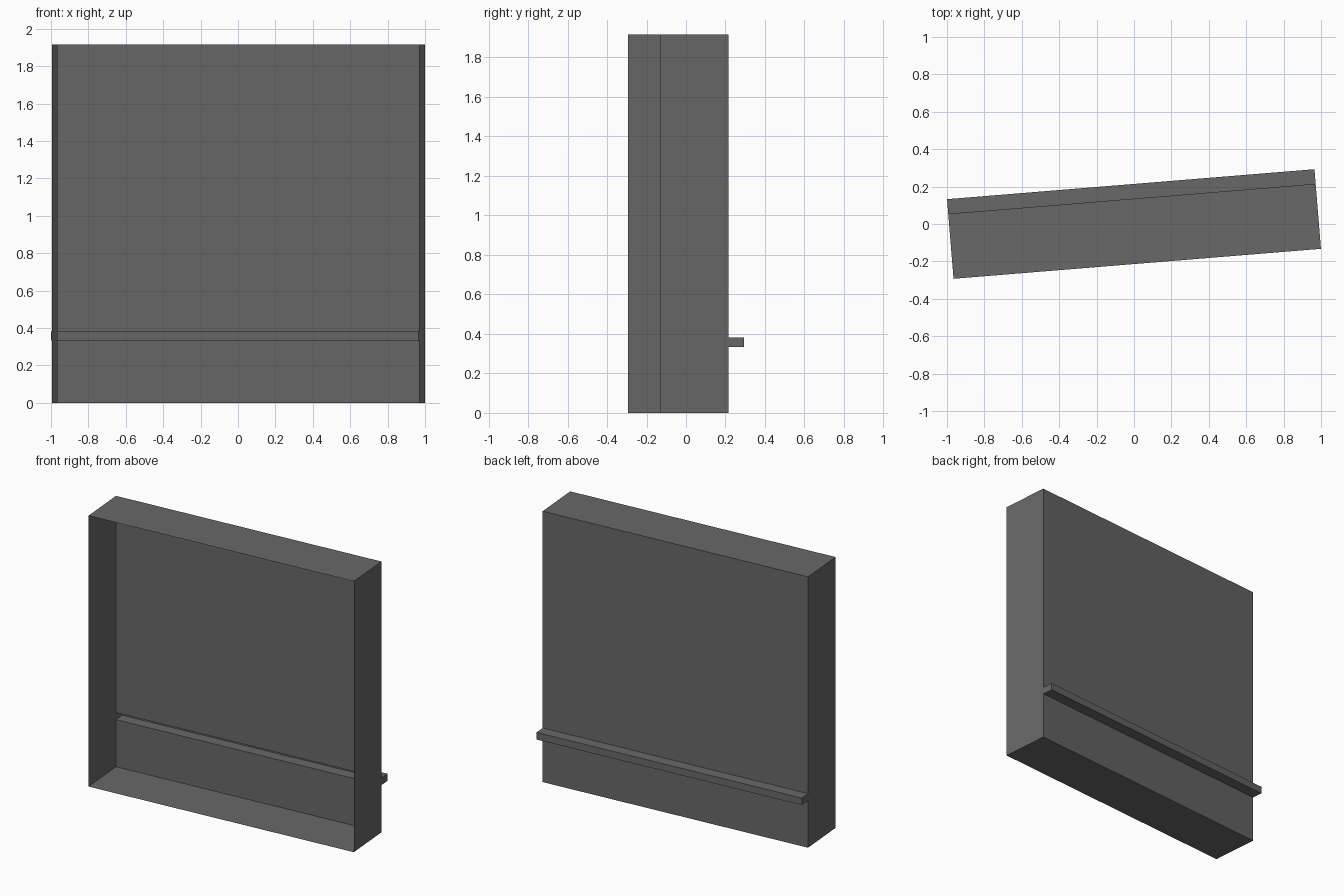
import bpy, bmesh, math

if "Cube" in bpy.data.objects:
    bpy.data.objects.remove(bpy.data.objects["Cube"])

# Dimensions
W, H = 1.971, 1.916                  # length and height of the tray
FRONT, BACK, LIP = -0.2135, 0.135, 0.2135
Z1, Z2 = 0.333, 0.383                # ledge bottom and top
ANGLE = math.radians(4.66)           # slight turn about z

mat = bpy.data.materials.new("dark grey")
mat.diffuse_color = (0.138, 0.138, 0.138, 1)
mat.use_nodes = True
mat.node_tree.nodes["Principled BSDF"].inputs["Base Color"].default_value = mat.diffuse_color

# Side profile (y, z): open-fronted thin shell with a hollow ledge pushed out of the back
profile = [(FRONT, 0), (BACK, 0), (BACK, Z1), (LIP, Z1),
           (LIP, Z2), (BACK, Z2), (BACK, H), (FRONT, H)]

bm = bmesh.new()
left, right = [[bm.verts.new((x, y, z)) for y, z in profile] for x in (-W / 2, W / 2)]

# Floor, back, ledge and roof as one folded sheet, leaving the front open
for i in range(len(profile) - 1):
    bm.faces.new((left[i], right[i], right[i + 1], left[i + 1]))


# Side walls, with the small ends of the ledge as separate faces
def end_cap(v, flip):
    for loop in ([v[0], v[1], v[2], v[5], v[6], v[7]], v[2:6]):
        bm.faces.new(loop[::-1] if flip else loop)


end_cap(left, True)
end_cap(right, False)

# Point the faces outwards
for f in bm.faces:
    f.normal_update()
bmesh.ops.recalc_face_normals(bm, faces=bm.faces)

mesh = bpy.data.meshes.new("open_box_with_ledge")
bm.to_mesh(mesh)
bm.free()
mesh.materials.append(mat)
obj = bpy.data.objects.new("open_box_with_ledge", mesh)
obj.rotation_euler.z = ANGLE
bpy.context.collection.objects.link(obj)
